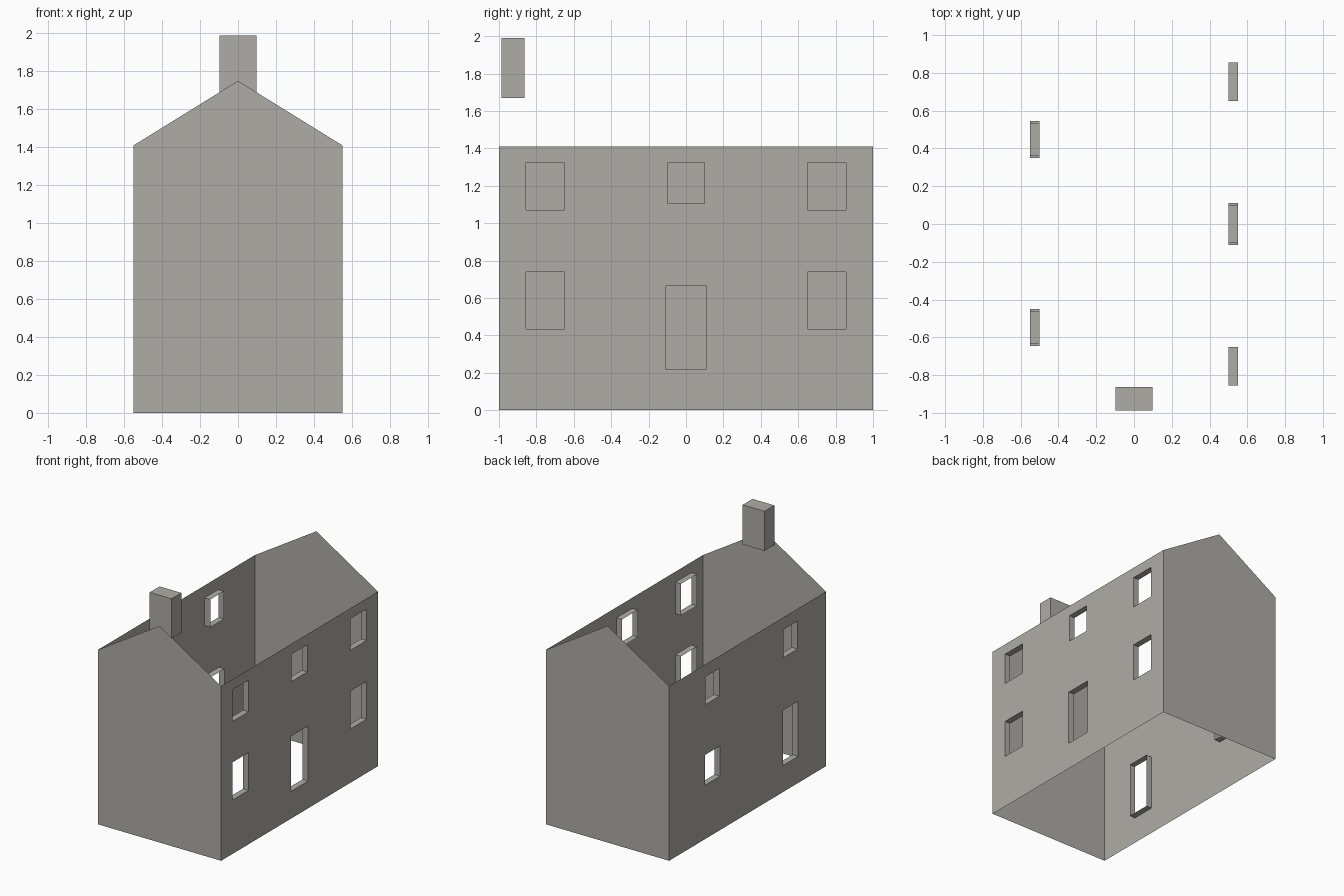
import bpy
import bmesh

if "Cube" in bpy.data.objects:
    bpy.data.objects.remove(bpy.data.objects["Cube"], do_unlink=True)

HALF_W, HALF_L = 0.55, 1.0
EAVES, RIDGE = 1.41, 1.75
REVEAL = 0.05

stone = bpy.data.materials.new("stone_grey")
stone.use_nodes = True
colour = (0.42, 0.415, 0.38, 1)
stone.diffuse_color = colour
stone.node_tree.nodes["Principled BSDF"].inputs["Base Color"].default_value = colour


def finish(bm, name):
    mesh = bpy.data.meshes.new(name)
    bm.to_mesh(mesh)
    bm.free()
    mesh.materials.append(stone)
    obj = bpy.data.objects.new(name, mesh)
    bpy.context.collection.objects.link(obj)
    return obj


def loop(bm, x, y0, y1, z0, z1):
    """Rectangular ring of edges in the plane of a side wall."""
    verts = [bm.verts.new((x, y, z)) for y, z in ((y0, z0), (y1, z0), (y1, z1), (y0, z1))]
    return [bm.edges.new((verts[i], verts[(i + 1) % 4])) for i in range(4)]


def side_wall(name, side, openings):
    """Thin wall with open holes, each lined by a reveal running inwards."""
    bm = bmesh.new()
    x = side * HALF_W
    outline = loop(bm, x, -HALF_L, HALF_L, 0, EAVES)
    holes = [loop(bm, x, *o) for o in openings]
    bmesh.ops.triangle_fill(bm, edges=outline + sum(holes, []),
                            use_beauty=True, normal=(side, 0, 0))
    bm.faces.ensure_lookup_table()
    for hole in holes:
        ext = bmesh.ops.extrude_edge_only(bm, edges=hole)
        moved = [g for g in ext["geom"] if isinstance(g, bmesh.types.BMVert)]
        bmesh.ops.translate(bm, verts=moved, vec=(-side * REVEAL, 0, 0))
    bmesh.ops.recalc_face_normals(bm, faces=bm.faces)
    wall = max(bm.faces, key=lambda f: abs(f.normal.x))
    if wall.normal.x * side < 0:
        bmesh.ops.reverse_faces(bm, faces=bm.faces)
    return finish(bm, name)


def gable(name, end):
    """Five-sided end wall."""
    bm = bmesh.new()
    profile = [(-HALF_W, 0), (HALF_W, 0), (HALF_W, EAVES), (0, RIDGE), (-HALF_W, EAVES)]
    face = bm.faces.new([bm.verts.new((x, end * HALF_L, z)) for x, z in profile])
    face.normal_update()
    if face.normal.y * end < 0:
        face.normal_flip()
    return finish(bm, name)


# Side with a central door and five windows (y0, y1, z0, z1)
door_side = [(-0.11, 0.11, 0.22, 0.665), (-0.10, 0.10, 1.105, 1.325)]
for y0, y1 in ((-0.855, -0.65), (0.65, 0.855)):
    door_side += [(y0, y1, 0.435, 0.74), (y0, y1, 1.07, 1.325)]
side_wall("left_wall", 1, door_side)

# Opposite side with an offset door and three windows
side_wall("right_wall", -1, [
    (-0.645, -0.45, 0.215, 0.66), (-0.635, -0.46, 1.085, 1.31),
    (0.35, 0.545, 0.435, 0.68), (0.36, 0.535, 1.085, 1.31)])

# End walls
gable("front_gable", -1)
gable("back_gable", 1)

# Chimney block just inside the front gable
bm = bmesh.new()
bmesh.ops.create_cube(bm, size=1)
bmesh.ops.scale(bm, verts=bm.verts, vec=(0.195, 0.125, 0.32))
bmesh.ops.translate(bm, verts=bm.verts, vec=(0, -0.925, 1.83))
finish(bm, "chimney")
